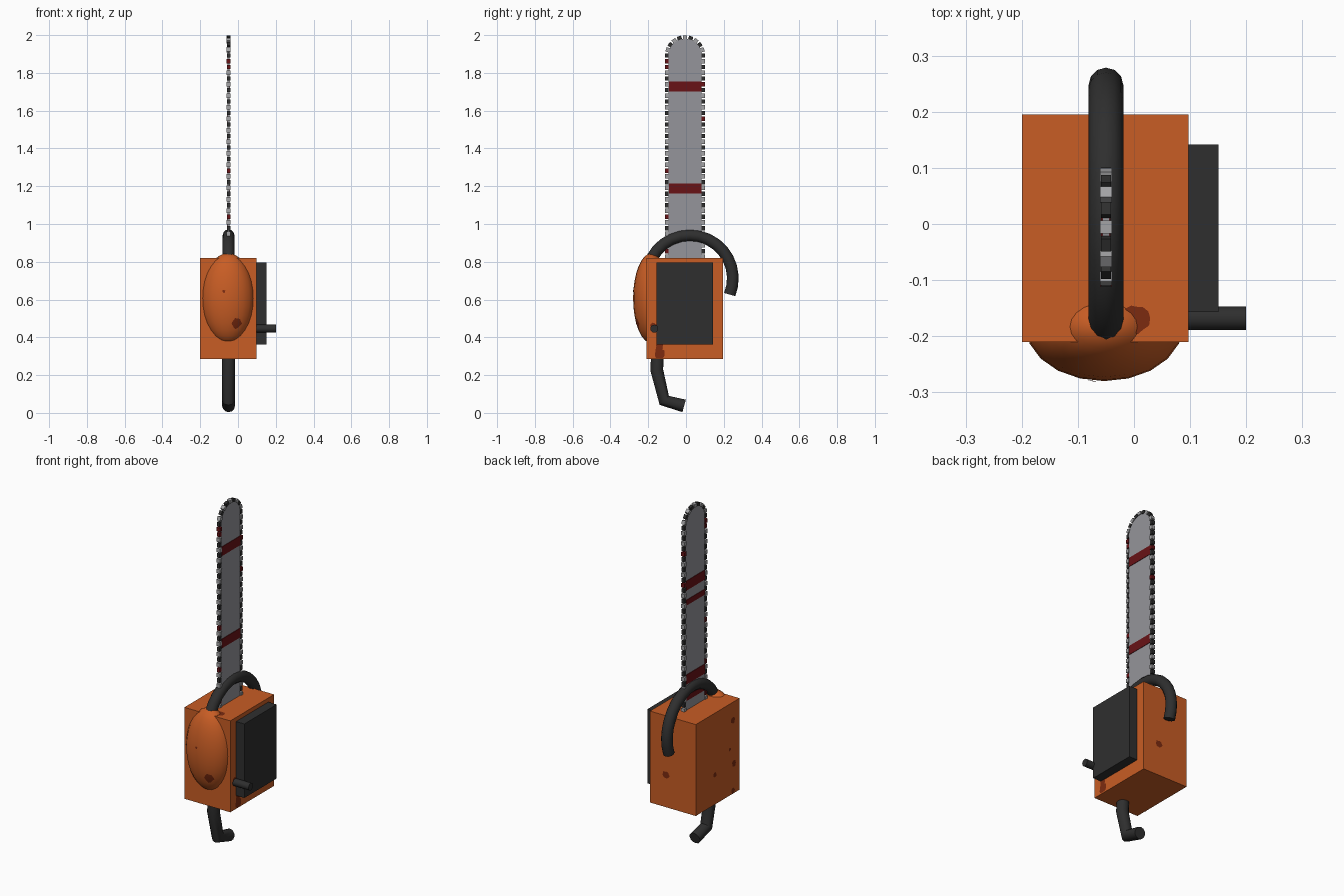
import bpy, bmesh, math, random
from mathutils import Vector, Matrix

if "Cube" in bpy.data.objects:
    bpy.data.objects.remove(bpy.data.objects["Cube"])

random.seed(4)
CX = -0.05  # centre plane of the tool


def material(name, r, g, b):
    m = bpy.data.materials.new(name)
    m.diffuse_color = (r, g, b, 1)
    m.use_nodes = True
    m.node_tree.nodes["Principled BSDF"].inputs["Base Color"].default_value = m.diffuse_color
    return m


ORANGE = material("orange shell", 0.578, 0.109, 0.018)
BLACK = material("black rubber", 0.028, 0.028, 0.028)
STEEL = material("bar steel", 0.30, 0.30, 0.325)
LINK = material("link grey", 0.37, 0.37, 0.38)
RED = material("dark red", 0.14, 0.006, 0.008)
STAIN = material("brown stain", 0.20, 0.024, 0.005)


def finish(name, bm, mats, smooth=False):
    bmesh.ops.recalc_face_normals(bm, faces=bm.faces)
    me = bpy.data.meshes.new(name)
    bm.to_mesh(me)
    bm.free()
    for m in mats:
        me.materials.append(m)
    ob = bpy.data.objects.new(name, me)
    bpy.context.collection.objects.link(ob)
    if smooth:
        select(ob)
        bpy.ops.object.shade_smooth_by_angle(angle=math.radians(40))
    return ob


def select(ob):
    bpy.ops.object.select_all(action='DESELECT')
    ob.select_set(True)
    bpy.context.view_layer.objects.active = ob


def add_box(bm, centre, size, rot=None, mat=0):
    m = Matrix.Translation(centre) @ (rot or Matrix()) @ Matrix.Diagonal((*size, 1))
    for v in bmesh.ops.create_cube(bm, size=1, matrix=m)["verts"]:
        for f in v.link_faces:
            f.material_index = mat


def box(name, lo, hi, mat):
    bm = bmesh.new()
    lo, hi = Vector(lo), Vector(hi)
    add_box(bm, (lo + hi) / 2, hi - lo)
    return finish(name, bm, [mat])


def tube(name, path, radius, mat):
    cu = bpy.data.curves.new(name, 'CURVE')
    cu.dimensions = '3D'
    cu.bevel_depth, cu.bevel_resolution, cu.use_fill_caps = radius, 4, True
    sp = cu.splines.new('POLY')
    sp.points.add(len(path) - 1)
    for p, (y, z) in zip(sp.points, path):
        p.co = (CX, y, z, 1)
    cu.materials.append(mat)
    ob = bpy.data.objects.new(name, cu)
    bpy.context.collection.objects.link(ob)
    select(ob)
    bpy.ops.object.convert(target='MESH')
    bpy.ops.object.shade_smooth_by_angle(angle=math.radians(40))


# Engine housing and side cover
box("engine_housing", (-0.2, -0.21, 0.285), (0.097, 0.195, 0.82), ORANGE)
box("side_cover", (0.09, -0.157, 0.363), (0.151, 0.142, 0.796), BLACK)

# Rounded front bulge
BULGE_C, BULGE_R = Vector((-0.053, -0.183, 0.607)), Vector((0.14, 0.097, 0.238))
bm = bmesh.new()
bmesh.ops.create_uvsphere(bm, u_segments=20, v_segments=16, radius=1,
                          matrix=Matrix.Translation(BULGE_C) @ Matrix.Diagonal((*BULGE_R, 1)))
finish("front_bulge", bm, [ORANGE], True)

# Starter knob
bm = bmesh.new()
bmesh.ops.create_cone(bm, cap_ends=True, segments=16, radius1=0.021, radius2=0.021, depth=0.12,
                      matrix=Matrix.Translation((0.14, -0.168, 0.446)) @ Matrix.Rotation(math.pi / 2, 4, 'Y'))
finish("starter_knob", bm, [BLACK], True)

# Handles
arc = [math.radians(-22 + 224 * i / 18) for i in range(19)]
tube("top_handle", [(0.02 + 0.228 * math.cos(a), 0.712 + 0.228 * math.sin(a)) for a in arc], 0.031, BLACK)
tube("rear_handle", [(-0.148, 0.36), (-0.155, 0.228), (-0.115, 0.066), (-0.01, 0.037)], 0.034, BLACK)

# Guide bar: stadium outline, extruded
BY, TIP, BASE, HALF, THICK = -0.005, 1.893, 0.70, 0.088, 0.012
outline = [(BY + HALF, BASE)]
outline += [(BY + HALF * math.cos(math.pi * i / 20), TIP + HALF * math.sin(math.pi * i / 20)) for i in range(21)]
outline += [(BY - HALF, BASE)]
bm = bmesh.new()
face = bm.faces.new([bm.verts.new((CX - THICK / 2, y, z)) for y, z in outline])
ext = bmesh.ops.extrude_face_region(bm, geom=[face])
bmesh.ops.translate(bm, vec=(THICK, 0, 0), verts=[g for g in ext["geom"] if isinstance(g, bmesh.types.BMVert)])
finish("guide_bar", bm, [STEEL])

# Red bands on each side of the bar
bm = bmesh.new()
for side, z, h in ((1, 1.728, 0.054), (1, 1.188, 0.054), (-1, 1.55, 0.056),
                   (-1, 1.45, 0.032), (-1, 1.0, 0.056), (-1, 0.89, 0.03)):
    add_box(bm, (CX + side * (THICK / 2 + 0.001), BY, z), (0.003, 2 * HALF - 0.004, h))
finish("bar_bands", bm, [RED])

# Chain links following the bar
bm = bmesh.new()
RC = 0.0965
straight, bend = TIP - 0.78, math.pi * RC
count = round((2 * straight + bend) / 0.0305)
for i in range(count):
    s = (i + 0.5) * (2 * straight + bend) / count
    if s < straight:
        y, z, a = RC, 0.78 + s, 0
    elif s < straight + bend:
        a = (s - straight) / RC
        y, z = RC * math.cos(a), TIP + RC * math.sin(a)
    else:
        y, z, a = -RC, TIP - (s - straight - bend), math.pi
    mat = 2 if random.random() < 0.1 else i % 2
    add_box(bm, (CX, BY + y, z), (0.022 if i % 2 else 0.018, 0.019, 0.023),
            Matrix.Rotation(a, 4, 'X'), mat)
finish("chain", bm, [BLACK, LINK, RED])


# Stains: thin ragged patches laid on a face, or wrapped on the bulge
def stain(bm, centre, u, v, r, wrap=False):
    c, u, v = Vector(centre), Vector(u), Vector(v)

    def place(p):
        if wrap:
            k = 1 - ((p.x - BULGE_C.x) / BULGE_R.x) ** 2 - ((p.z - BULGE_C.z) / BULGE_R.z) ** 2
            p.y = BULGE_C.y - BULGE_R.y * math.sqrt(max(k, 0)) - 0.002
        return bm.verts.new(p)

    n = 14
    rim = [r * random.uniform(0.8, 1.15) for _ in range(n)]
    rings = [[place(c + k * rim[i] * (u * math.cos(math.tau * i / n) + v * math.sin(math.tau * i / n)))
              for i in range(n)] for k in (0.5, 1)]
    mid = place(c.copy())
    for i in range(n):
        j = (i + 1) % n
        bm.faces.new((mid, rings[0][i], rings[0][j]))
        bm.faces.new((rings[0][i], rings[1][i], rings[1][j], rings[0][j]))


X, Y, Z = (1, 0, 0), (0, 1, 0), (0, 0, 1)
bm = bmesh.new()
stain(bm, (-0.008, 0, 0.473), X, Z, 0.027, True)
stain(bm, (-0.075, 0, 0.643), X, Z, 0.008, True)
stain(bm, (-0.007, 0.197, 0.474), X, Z, 0.022)
stain(bm, (0.0, -0.168, 0.822), X, Y, 0.026)
for y, z, r in ((0.02, 0.46, 0.014), (-0.146, 0.716, 0.018), (-0.118, 0.556, 0.01),
                (-0.155, 0.46, 0.018), (-0.146, 0.303, 0.017)):
    stain(bm, (-0.202, y, z), Y, Z, r)
for y, z, r in ((-0.14, 0.316, 0.028), (-0.14, 0.35, 0.02), (-0.172, 0.46, 0.018)):
    stain(bm, (0.099, y, z), Y, Z, r)
finish("stains", bm, [STAIN])
